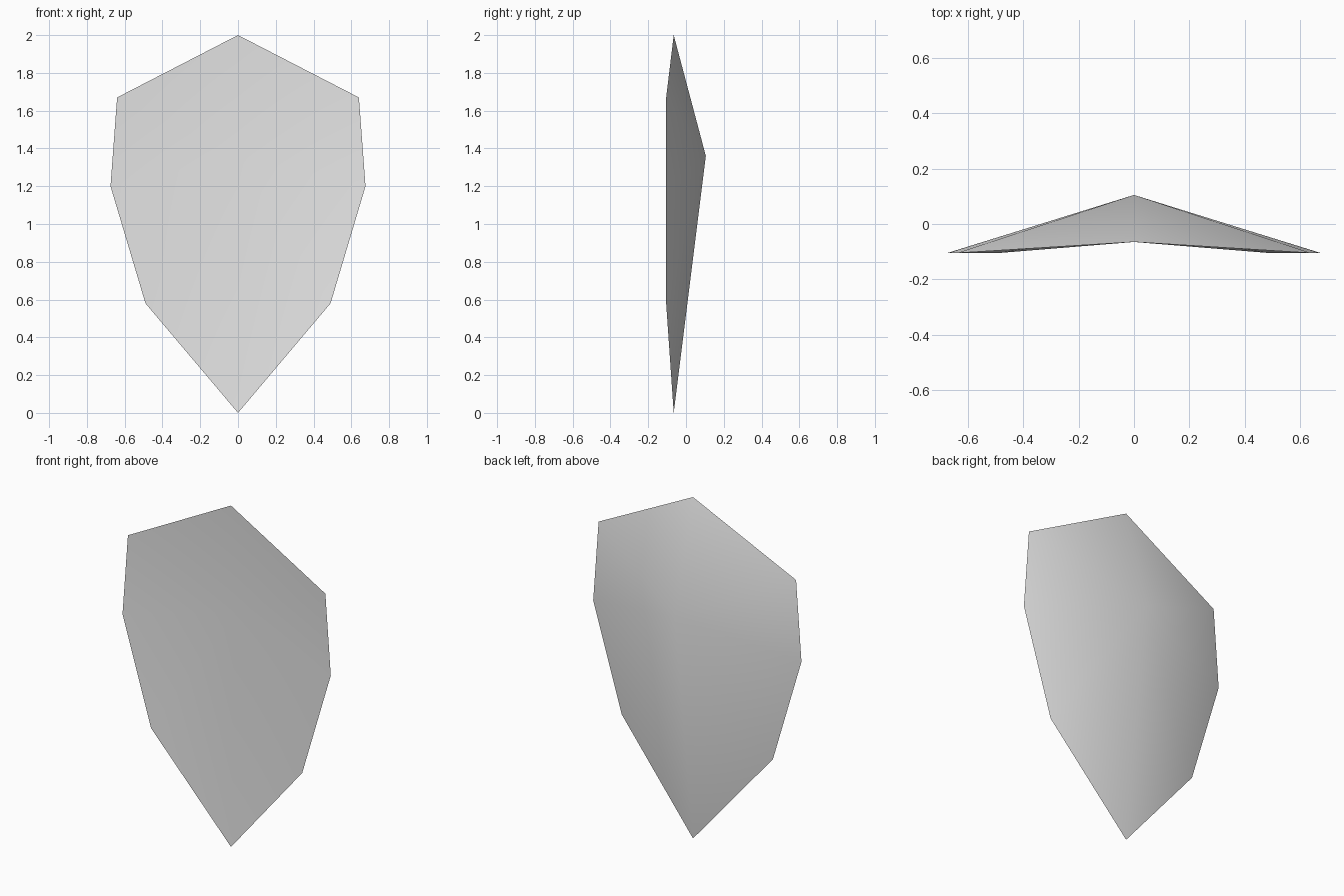
import bpy
import bmesh
import math

cube = bpy.data.objects.get("Cube")
if cube:
    bpy.data.objects.remove(cube, do_unlink=True)

# Plain grey material
GREY = (0.8, 0.8, 0.8, 1.0)
grey = bpy.data.materials.new("plain grey")
grey.use_nodes = True
grey.diffuse_color = GREY
grey.node_tree.nodes["Principled BSDF"].inputs["Base Color"].default_value = GREY

# Rim outline: top point, left side going down, bottom point, mirrored right side
top, bottom = (0, -0.065, 2), (0, -0.065, 0)
side = [(0.64, -0.105, 1.67), (0.675, -0.105, 1.2), (0.49, -0.105, 0.58)]
outline = [top, *side, bottom, *[(-x, y, z) for x, y, z in reversed(side)]]

bm = bmesh.new()
rim = [bm.verts.new(p) for p in outline]


def fan(centre):
    """Close the rim with triangles that meet at one centre point."""
    hub = bm.verts.new(centre)
    for a, b in zip(rim, rim[1:] + rim[:1]):
        bm.faces.new((a, b, hub))


fan((0, 0.105, 1.36))   # raised back
fan((0, -0.03, 1.36))   # slightly hollow front
bmesh.ops.recalc_face_normals(bm, faces=bm.faces)

mesh = bpy.data.meshes.new("shield_plate")
bm.to_mesh(mesh)
bm.free()
mesh.materials.append(grey)

# Faceted plate, soft across each side and sharp along the rim
plate = bpy.data.objects.new("shield_plate", mesh)
bpy.context.collection.objects.link(plate)
bpy.ops.object.select_all(action="DESELECT")
plate.select_set(True)
bpy.context.view_layer.objects.active = plate
bpy.ops.object.shade_smooth_by_angle(angle=math.radians(50))
